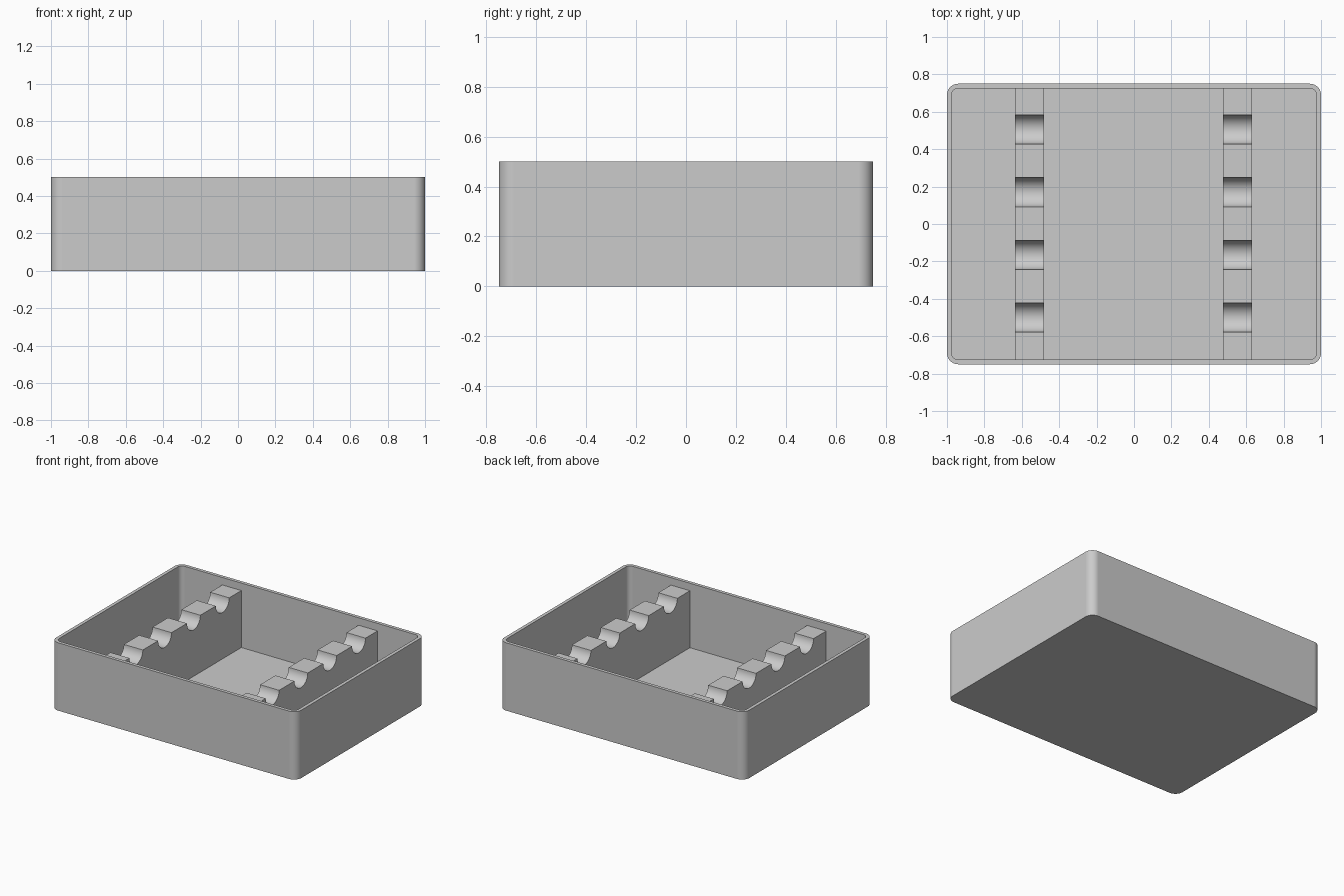
import bpy, bmesh
from math import sin, cos, pi, radians

if "Cube" in bpy.data.objects:
    bpy.data.objects.remove(bpy.data.objects["Cube"])

# Overall sizes
HALF_X, HALF_Y, HEIGHT = 1.0, 0.75, 0.5
WALL, FLOOR, CORNER = 0.025, 0.025, 0.06
RAIL_TOP, RAIL_WIDTH = 0.445, 0.155
NOTCH_RADIUS = 0.078
NOTCHES = [-0.5, -0.166, 0.17, 0.506]

# Single grey material
grey = bpy.data.materials.new("plain grey")
grey.use_nodes = True
colour = (0.6, 0.6, 0.6, 1)
grey.diffuse_color = colour
grey.node_tree.nodes["Principled BSDF"].inputs["Base Color"].default_value = colour


def finish(name, bm):
    """Turn a bmesh into a smooth shaded object with crisp edges."""
    bmesh.ops.recalc_face_normals(bm, faces=bm.faces)
    mesh = bpy.data.meshes.new(name)
    bm.to_mesh(mesh)
    bm.free()
    mesh.materials.append(grey)
    obj = bpy.data.objects.new(name, mesh)
    bpy.context.collection.objects.link(obj)
    bpy.ops.object.select_all(action="DESELECT")
    obj.select_set(True)
    bpy.context.view_layer.objects.active = obj
    bpy.ops.object.shade_smooth_by_angle(angle=radians(30))
    weighted = obj.modifiers.new("flat walls", "WEIGHTED_NORMAL")
    weighted.keep_sharp = True
    return obj


def rounded_loop(bm, inset, z, steps=10):
    """Ring of vertices around a rounded rectangle."""
    r = CORNER - inset
    cx, cy = HALF_X - CORNER, HALF_Y - CORNER
    ring = []
    for quarter, (sx, sy) in enumerate([(1, 1), (-1, 1), (-1, -1), (1, -1)]):
        for i in range(steps + 1):
            a = (quarter + i / steps) * pi / 2
            ring.append(bm.verts.new((sx * cx + r * cos(a), sy * cy + r * sin(a), z)))
    return ring


def bridge(bm, a, b):
    for i in range(len(a)):
        j = (i + 1) % len(a)
        bm.faces.new((a[i], a[j], b[j], b[i]))


# Open tray: outside wall, rim, inside wall, floor
bm = bmesh.new()
rings = [rounded_loop(bm, inset, z) for inset, z in
         [(0, 0), (0, HEIGHT), (WALL, HEIGHT), (WALL, FLOOR)]]
for lower, upper in zip(rings, rings[1:]):
    bridge(bm, lower, upper)
bm.faces.new(rings[0])
bm.faces.new(rings[-1])
finish("tray", bm)


# Notched rails: side profile with half-round seats, extruded across x
def notched_rail(name, x_centre, steps=20):
    end = HALF_Y - WALL + 0.003
    base = FLOOR - 0.003
    profile = [(-end, base), (-end, RAIL_TOP)]
    for y in NOTCHES:
        for i in range(steps + 1):
            a = pi + pi * i / steps
            profile.append((y + NOTCH_RADIUS * cos(a), RAIL_TOP + NOTCH_RADIUS * sin(a)))
    profile += [(end, RAIL_TOP), (end, base)]
    bm = bmesh.new()
    sides = [[bm.verts.new((x_centre + s * RAIL_WIDTH / 2, y, z)) for y, z in profile]
             for s in (-1, 1)]
    bridge(bm, *sides)
    for side in sides:
        bm.faces.new(side)
    finish(name, bm)


notched_rail("right_rail", -0.558)
notched_rail("left_rail", 0.553)
